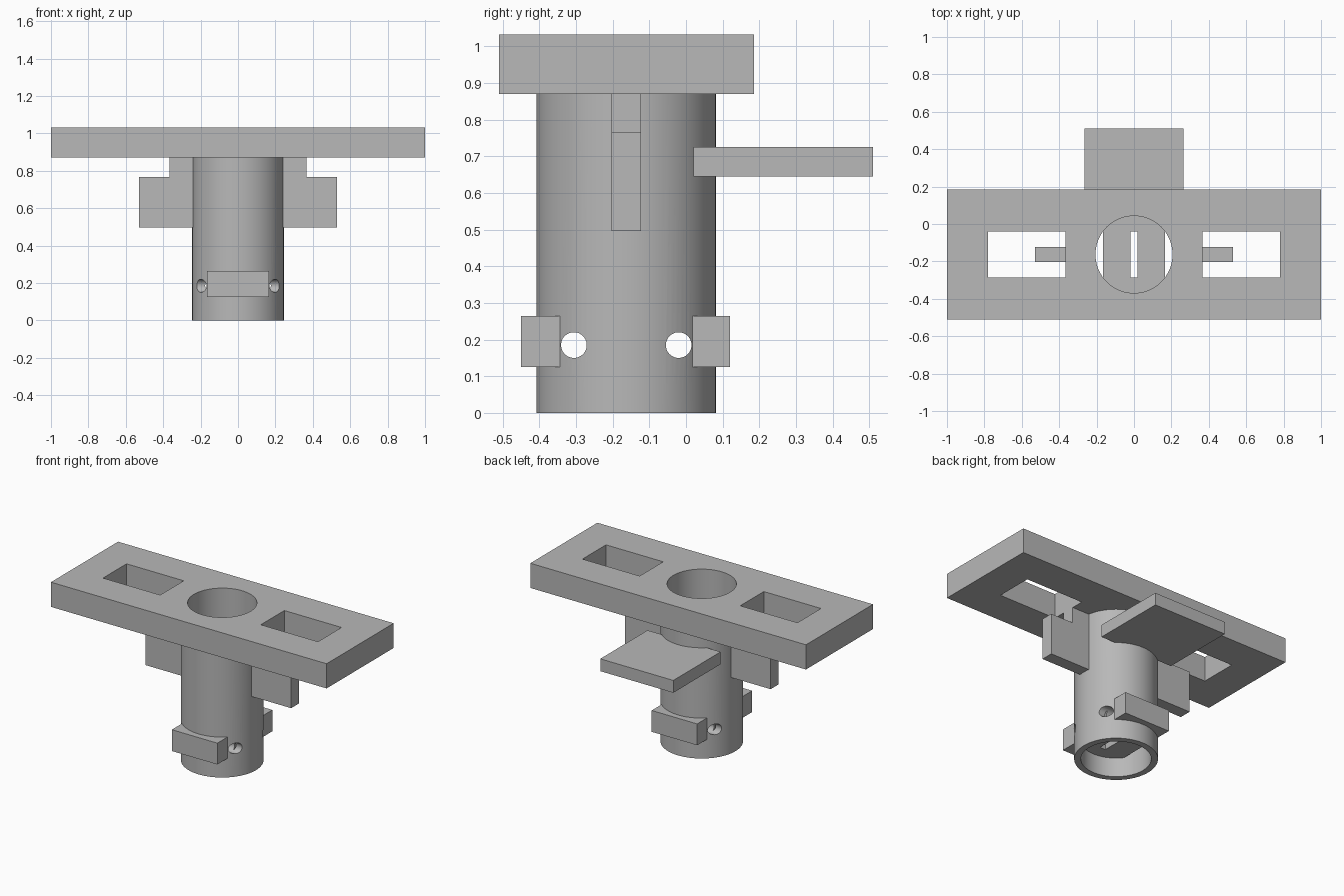
import bpy
import math

if "Cube" in bpy.data.objects:
    bpy.data.objects.remove(bpy.data.objects["Cube"], do_unlink=True)

AXIS_Y = -0.163          # tube axis position
OUTER, INNER = 0.245, 0.206

grey = bpy.data.materials.new("plain grey")
grey.use_nodes = True
colour = (0.48, 0.48, 0.48, 1)
grey.diffuse_color = colour
grey.node_tree.nodes["Principled BSDF"].inputs["Base Color"].default_value = colour


def box(name, x, y, z):
    """Box from (low, high) pairs on each axis."""
    centre = [(a + b) / 2 for a, b in (x, y, z)]
    bpy.ops.mesh.primitive_cube_add(size=1, location=centre)
    ob = bpy.context.object
    ob.name = name
    ob.scale = [b - a for a, b in (x, y, z)]
    bpy.ops.object.transform_apply(location=False, rotation=False, scale=True)
    ob.data.materials.append(grey)
    return ob


def cylinder(name, radius, depth, location, rotation=(0, 0, 0), sides=96):
    bpy.ops.mesh.primitive_cylinder_add(vertices=sides, radius=radius, depth=depth,
                                        location=location, rotation=rotation)
    ob = bpy.context.object
    ob.name = name
    ob.data.materials.append(grey)
    return ob


def cut(ob, cutters):
    bpy.ops.object.select_all(action='DESELECT')
    bpy.context.view_layer.objects.active = ob
    ob.select_set(True)
    for cutter in cutters:
        mod = ob.modifiers.new("cut", 'BOOLEAN')
        mod.operation = 'DIFFERENCE'
        mod.solver = 'EXACT'
        mod.object = cutter
        bpy.ops.object.modifier_apply(modifier=mod.name)
    bpy.ops.object.shade_smooth_by_angle(angle=math.radians(30))


# Cutters
slot_y = (AXIS_Y - 0.122, AXIS_Y + 0.122)
bore = cylinder("bore_cutter", INNER, 3, (0, AXIS_Y, 0.5))
wall_core = cylinder("wall_core_cutter", 0.225, 3, (0, AXIS_Y, 0.5))
slot = box("slot_cutter", (-0.02, 0.02), slot_y, (0, 0.5))
windows = [box("window_cutter", x, slot_y, (0.7, 1.2))
           for x in ((-0.78, -0.365), (0.365, 0.78))]
pin_holes = [cylinder("pin_hole_cutter", 0.035, 1, (0, AXIS_Y + dy, 0.185),
                      (0, math.pi / 2, 0), 48) for dy in (-0.143, 0.143)]

# Top plate with central bore and two windows
plate = box("top_plate", (-1, 1), (-0.51, 0.185), (0.87, 1.032))
cut(plate, [bore] + windows)

# Hollow tube with pin holes
tube = cylinder("tube", OUTER, 0.87, (0, AXIS_Y, 0.435))
cut(tube, [bore] + pin_holes)

# Cross block through the tube, slotted and drilled
block = box("cross_block", (-0.165, 0.165), (-0.45, 0.12), (0.125, 0.265))
cut(block, [slot] + pin_holes)

# Rear shelf, joined to the tube wall
shelf = box("rear_shelf", (-0.265, 0.265), (0.02, 0.51), (0.645, 0.726))
cut(shelf, [wall_core])

# Stepped side fins
for side, sign in (("left", 1), ("right", -1)):
    for part, reach, top in (("inner", 0.367, 0.87), ("outer", 0.528, 0.767)):
        start = 0.225 if part == "inner" else 0.367
        x = sorted((sign * start, sign * reach))
        box(f"{side}_fin_{part}", x, (-0.203, -0.123), (0.497, top))

for helper in [bore, wall_core, slot] + windows + pin_holes:
    bpy.data.objects.remove(helper, do_unlink=True)
